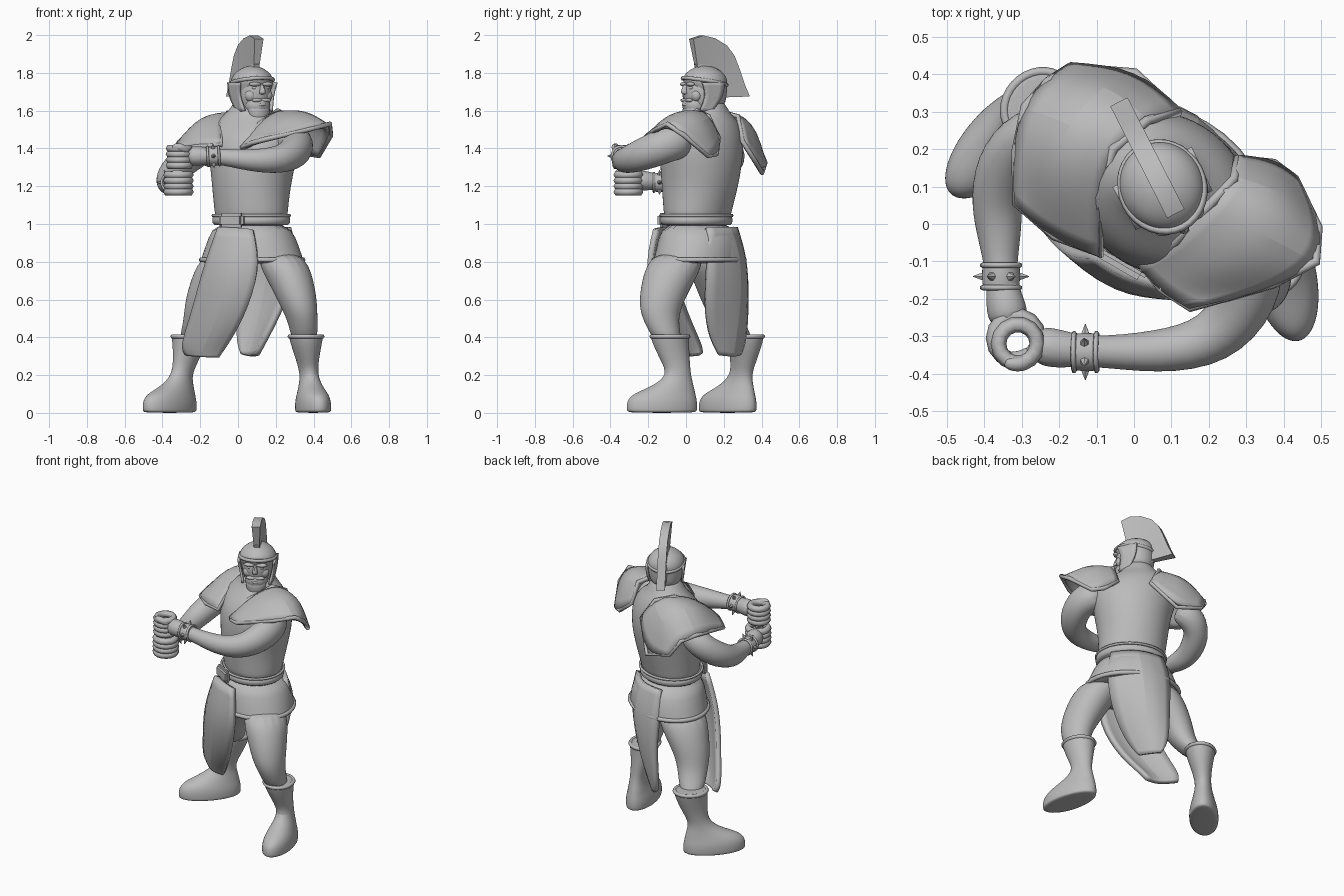
import bpy, bmesh, math
from mathutils import Vector, Matrix

old = bpy.data.objects.get("Cube")
if old:
    bpy.data.objects.remove(old, do_unlink=True)

clay = bpy.data.materials.new("clay grey")
clay.use_nodes = True
clay.diffuse_color = (0.5, 0.5, 0.5, 1)
clay.node_tree.nodes["Principled BSDF"].inputs["Base Color"].default_value = (0.5, 0.5, 0.5, 1)


def place(center, degrees):
    return Matrix.Translation(center) @ Matrix.Rotation(math.radians(degrees), 4, 'Z')


BODY = place((0.06, 0.1, 0), -30)       # twisted trunk
HEAD = place((0.08, 0.09, 1.7), 27)     # head turned the other way


def finish(name, bm, matrix=None, levels=0, thick=0.0, angle=40):
    bmesh.ops.recalc_face_normals(bm, faces=bm.faces)
    mesh = bpy.data.meshes.new(name)
    bm.to_mesh(mesh)
    bm.free()
    ob = bpy.data.objects.new(name, mesh)
    bpy.context.collection.objects.link(ob)
    mesh.materials.append(clay)
    if matrix:
        mesh.transform(matrix)
    if levels:
        mod = ob.modifiers.new("smooth", 'SUBSURF')
        mod.levels = mod.render_levels = levels
        mod.boundary_smooth = 'PRESERVE_CORNERS'
    if thick:
        mod = ob.modifiers.new("thickness", 'SOLIDIFY')
        mod.thickness, mod.offset = thick, 0
    bpy.ops.object.select_all(action='DESELECT')
    ob.select_set(True)
    bpy.context.view_layer.objects.active = ob
    bpy.ops.object.shade_smooth_by_angle(angle=math.radians(angle))


def bridge(bm, rings):
    rings = [[bm.verts.new(p) for p in ring] for ring in rings]
    n = len(rings[0])
    for a, b in zip(rings, rings[1:]):
        for i in range(n):
            j = (i + 1) % n
            bm.faces.new((a[i], a[j], b[j], b[i]))
    bm.faces.new(rings[0])
    bm.faces.new(rings[-1])


def oval(center, rx, ry, yaw, n=32):
    m = place(center, yaw)
    return [m @ Vector((rx * math.cos(math.tau * i / n), ry * math.sin(math.tau * i / n), 0))
            for i in range(n)]


def loft(name, rings, yaw=0, matrix=None, n=16, levels=1):
    """Stacked level ellipses: (x, y, z, half width, half depth)."""
    bm = bmesh.new()
    bridge(bm, [oval((x, y, z), rx, ry, yaw, n) for x, y, z, rx, ry in rings])
    finish(name, bm, matrix, levels, angle=60)


def limb(name, path, n=12):
    """Round limb along a path: (x, y, z, radius)."""
    bm, out = bmesh.new(), []
    pts = [Vector(p[:3]) for p in path]
    for i, p in enumerate(pts):
        d = (pts[min(i + 1, len(pts) - 1)] - pts[max(i - 1, 0)]).normalized()
        side = d.cross(Vector((0, 0, 1))).normalized()
        up = side.cross(d)
        r = path[i][3]
        out.append([p + r * (side * math.cos(t) + up * math.sin(t))
                    for t in (math.tau * k / n for k in range(n))])
    bridge(bm, out)
    finish(name, bm, None, 2, angle=60)


def rim(name, points, radius, matrix=None, cyclic=True):
    curve = bpy.data.curves.new(name, 'CURVE')
    curve.dimensions, curve.bevel_depth, curve.bevel_resolution = '3D', radius, 1
    spline = curve.splines.new('POLY')
    spline.points.add(len(points) - 1)
    for sp, p in zip(spline.points, points):
        sp.co = (*((matrix @ Vector(p)) if matrix else p), 1)
    spline.use_cyclic_u = cyclic
    curve.materials.append(clay)
    ob = bpy.data.objects.new(name, curve)
    bpy.context.collection.objects.link(ob)


def sheet(name, rows, thick, matrix=None, sharp=0.0):
    """Curved plate through a grid of points; sharp keeps a straight-edged outline."""
    bm = bmesh.new()
    crease = bm.edges.layers.float.new("crease_edge")
    grid = [[bm.verts.new(p) for p in row] for row in rows]
    for a, b in zip(grid, grid[1:]):
        for i in range(len(a) - 1):
            bm.faces.new((a[i], a[i + 1], b[i + 1], b[i]))
    for e in bm.edges:
        if e.is_boundary:
            e[crease] = sharp
    finish(name, bm, matrix, 2, thick)


def ball(name, center, size, matrix=None, segs=20):
    bm = bmesh.new()
    m = Matrix.Translation(center) @ Matrix.Diagonal((*size, 1))
    bmesh.ops.create_uvsphere(bm, u_segments=segs, v_segments=segs // 2 + 2, radius=1, matrix=m)
    finish(name, bm, matrix, angle=60)


# Trunk, belt and skirt
loft("torso", [(.07, .06, 1.0, .2, .165), (.07, .06, 1.06, .205, .175), (.07, .075, 1.2, .215, .205),
               (.08, .08, 1.34, .24, .22), (.07, .09, 1.46, .27, .205), (.06, .12, 1.54, .21, .15),
               (.06, .12, 1.59, .11, .11), (.07, .11, 1.68, .08, .08)], -30, levels=2)
loft("belt", [(.07, .055, .99, .2, .17), (.07, .055, 1.0, .215, .185), (.07, .055, 1.04, .215, .185),
              (.07, .055, 1.05, .2, .17)], -30, n=32)
rim("belt_edge", oval((.07, .055, 1.045), .21, .182, -30), .008)
loft("skirt", [(.07, .06, 1.01, .2, .17), (.075, .075, .93, .24, .215), (.075, .07, .82, .285, .225),
               (.075, .07, .8, .29, .225), (.075, .07, .79, .28, .215)], -30, n=24)
rim("skirt_hem", oval((.075, .07, .81), .283, .222, -30), .014)

# Buckle
bm = bmesh.new()
bmesh.ops.create_cube(bm, size=1, matrix=Matrix.Translation((.02, -.222, 1.02)) @ Matrix.Diagonal((.15, .04, .075, 1)))
bmesh.ops.bevel(bm, geom=bm.edges[:], offset=.015, segments=2, affect='EDGES')
finish("buckle", bm, BODY)

# Hanging cloth panels
sheet("front_panel", [[(-.1, -.08, .98), (-.03, -.13, .98), (.08, -.16, .97)],
                      [(-.18, -.08, .76), (-.04, -.2, .76), (.125, -.21, .76)],
                      [(-.24, 0, .52), (-.1, -.13, .5), (.03, -.13, .5)],
                      [(-.3, .08, .35), (-.19, -.02, .33), (-.06, -.03, .36)],
                      [(-.27, .08, .31), (-.19, 0, .3), (-.1, 0, .3)]], .03)
sheet("rear_panel", [[(0, .26, .98), (.17, .24, .98), (.27, .11, .98)],
                     [(-.02, .31, .82), (.18, .31, .85), (.31, .12, .82)],
                     [(0, .32, .62), (.16, .32, .62), (.26, .1, .62)],
                     [(-.01, .31, .38), (.1, .28, .38), (.16, .11, .42)],
                     [(.02, .28, .31), (.07, .25, .3), (.1, .17, .31)]], .03)

# Legs and boots; boot rings give (forward offset, height, half width, half length, lean)
BOOT = [(.1, 0, .085, .185, 0), (.1, .01, .09, .195, 0), (.1, .06, .09, .195, 0),
        (.09, .1, .078, .175, 0), (.04, .14, .062, .115, 0), (.005, .2, .046, .062, 0),
        (0, .28, .06, .08, .5), (0, .36, .082, .098, .9), (0, .405, .092, .105, 1), (0, .415, .092, .105, 1)]
LEGS = {
    "left": ((.375, -.03), 13, (-.015, -.055),
             [(.355, -.085, .36, .07, .075), (.345, -.13, .47, .075, .09), (.325, -.14, .56, .098, .115),
              (.28, -.095, .7, .125, .145), (.21, -.03, .86, .14, .16)]),
    "right": ((-.295, .295), -42, (.04, .02),
              [(-.255, .31, .36, .065, .07), (-.205, .22, .48, .08, .09), (-.18, .19, .58, .1, .11),
               (-.12, .17, .7, .13, .14), (-.04, .13, .86, .14, .16)])}
for side, (ankle, yaw, lean, thigh) in LEGS.items():
    fwd = Vector((math.sin(math.radians(yaw)), -math.cos(math.radians(yaw))))
    rings = []
    for off, z, rx, ry, k in BOOT:
        c = Vector(ankle) + fwd * off + Vector(lean) * k
        rings.append((c.x, c.y, z, rx, ry))
    loft(side + "_boot", rings, yaw, levels=2)
    top = rings[-2]
    rim(side + "_boot_cuff", oval(top[:3], top[3] * .93, top[4] * .93, yaw), .012)
    loft(side + "_thigh", thigh, yaw, levels=2)

# Arms
limb("left_arm", [(.24, 0, 1.45, .1), (.32, -.08, 1.43, .1), (.305, -.2, 1.38, .095),
                  (.22, -.315, 1.335, .075), (.06, -.345, 1.335, .06), (-.12, -.34, 1.36, .038),
                  (-.2, -.335, 1.36, .055), (-.27, -.32, 1.36, .055)])
limb("right_arm", [(-.16, .21, 1.41, .085), (-.27, .25, 1.35, .088), (-.34, .18, 1.28, .085),
                   (-.37, .07, 1.225, .072), (-.36, -.02, 1.21, .064), (-.355, -.14, 1.22, .038),
                   (-.345, -.21, 1.23, .055), (-.33, -.27, 1.23, .058)])

# Fists curled around an empty vertical hole
for side, c, r, z in (("left", (-.31, -.32), .052, 1.31), ("right", (-.315, -.305), .06, 1.17)):
    for k in range(4):
        rim(f"{side}_finger_{k}", oval((*c, z + k * .03), r, r, 0, 14), .021)
    limb(side + "_thumb", [(c[0] + .05, c[1] - .03, z + .07, .02), (c[0] + .01, c[1] - .06, z + .1, .024),
                           (c[0] - .04, c[1] - .05, z + .1, .018)], 8)

# Wristbands with studs
for side, c, axis in (("left", (-.13, -.342, 1.36), (1, 0, .05)), ("right", (-.355, -.14, 1.22), (0, 1, 0))):
    frame = Matrix.Translation(c) @ Vector(axis).to_track_quat('Z', 'Y').to_matrix().to_4x4()
    loft(side + "_wristband", [(0, 0, -.036, .04, .04), (0, 0, -.03, .052, .052),
                               (0, 0, .03, .054, .054), (0, 0, .036, .04, .04)], 0, frame)
    for s in (-.03, .03):
        rim(side + "_band_edge", oval((0, 0, s), .05, .05, 0, 20), .007, frame)
    bm = bmesh.new()
    for k in range(6):
        m = frame @ Matrix.Rotation(math.tau * k / 6, 4, 'Z') @ Matrix.Translation((.06, 0, 0)) \
            @ Matrix.Rotation(math.pi / 2, 4, 'Y')
        bmesh.ops.create_cone(bm, segments=6, radius1=.014, radius2=.001, depth=.03, cap_ends=True, matrix=m)
    finish(side + "_studs", bm)

# Shoulder plates: inner, ridge and outer lines, front to back
PLATES = {
    "left": [[(.07, -.2, 1.4), (.15, -.23, 1.43), (.24, -.235, 1.45)],
             [(.12, -.1, 1.53), (.26, -.12, 1.56), (.4, -.07, 1.5)],
             [(.15, .04, 1.6), (.32, .04, 1.61), (.47, .04, 1.53)],
             [(.17, .12, 1.57), (.3, .16, 1.57), (.43, .12, 1.47)],
             [(.15, .17, 1.45), (.24, .21, 1.37), (.31, .2, 1.36)]],
    "right": [[(-.04, -.23, 1.42), (-.17, -.25, 1.41), (-.3, -.225, 1.4)],
              [(-.12, -.1, 1.53), (-.25, -.12, 1.55), (-.37, -.11, 1.43)],
              [(-.15, .03, 1.59), (-.29, .03, 1.59), (-.41, .01, 1.44)],
              [(-.11, .14, 1.57), (-.25, .18, 1.53), (-.39, .1, 1.41)],
              [(-.05, .2, 1.44), (-.2, .235, 1.27), (-.36, .16, 1.32)]]}
for side, rows in PLATES.items():
    sheet(side + "_shoulder_plate", rows, .03, BODY, 1)
    edge = rows[0] + [r[-1] for r in rows[1:-1]] + rows[-1][::-1] + [r[0] for r in rows[-2:0:-1]]
    rim(side + "_plate_rim", edge, .013, BODY)

# Head, face and beard
ball("head", (0, 0, 0), (.093, .108, .14), HEAD)
ball("jaw", (0, -.05, -.07), (.07, .065, .06), HEAD)
loft("nose", [(0, -.105, -.015, .022, .026), (0, -.11, 0, .017, .024), (0, -.1, .045, .01, .018)], 0, HEAD, 8)
loft("beard", [(0, -.06, -.06, .07, .05), (0, -.07, -.1, .066, .048), (0, -.065, -.15, .055, .045),
               (0, -.055, -.2, .04, .035), (0, -.06, -.26, .012, .012)], 0, HEAD, 10)
ball("lower_lip", (0, -.106, -.068), (.024, .012, .009), HEAD, 12)
for s in (-1, 1):
    ball("brow", (s * .036, -.094, .04), (.036, .018, .012), HEAD, 12)
    ball("eye", (s * .036, -.087, .02), (.015, .012, .009), HEAD, 12)
    ball("cheek", (s * .045, -.064, -.02), (.035, .03, .035), HEAD, 12)
    ball("moustache", (s * .026, -.098, -.045), (.032, .016, .011), HEAD, 12)
    ball("ear", (s * .095, .015, -.015), (.016, .03, .042), HEAD, 12)
    sheet("cheek_guard", [[(s * .108, -.06, .05), (s * .112, .07, .05)],
                          [(s * .1, -.03, -.02), (s * .108, .065, -.03)],
                          [(s * .08, -.06, -.1), (s * .09, 0, -.11)]], .014, HEAD)

# Helmet with brow band and crest
loft("helmet", [(0, .04, -.09, .085, .08), (0, .035, -.02, .103, .095), (0, .015, .04, .115, .12),
                (0, .01, .07, .113, .123), (0, .01, .105, .09, .102), (0, .01, .13, .045, .055),
                (0, .01, .137, .015, .02)], 0, HEAD, levels=2)
rim("helmet_brow", [p + Vector((0, 0, -.02 * p.y / .12)) for p in oval((0, .01, .055), .108, .119, 0)], .011, HEAD)
CREST = [(.11, -.03, .265, -.025), (.13, .01, .235, .04), (.128, .06, .205, .12), (.11, .09, .175, .19),
         (.07, .12, .13, .245), (.02, .135, .06, .283), (-.02, .14, -.01, .298), (-.04, .13, -.07, .28)]
bm = bmesh.new()
bridge(bm, [[(-.016, y, z), (.016, y, z), (.026, top_y, top_z), (-.026, top_y, top_z)]
            for y, z, top_y, top_z in CREST])
finish("crest", bm, HEAD)
rim("crest_base", [(0, y, z) for y, z, _, _ in CREST], .02, HEAD, False)
